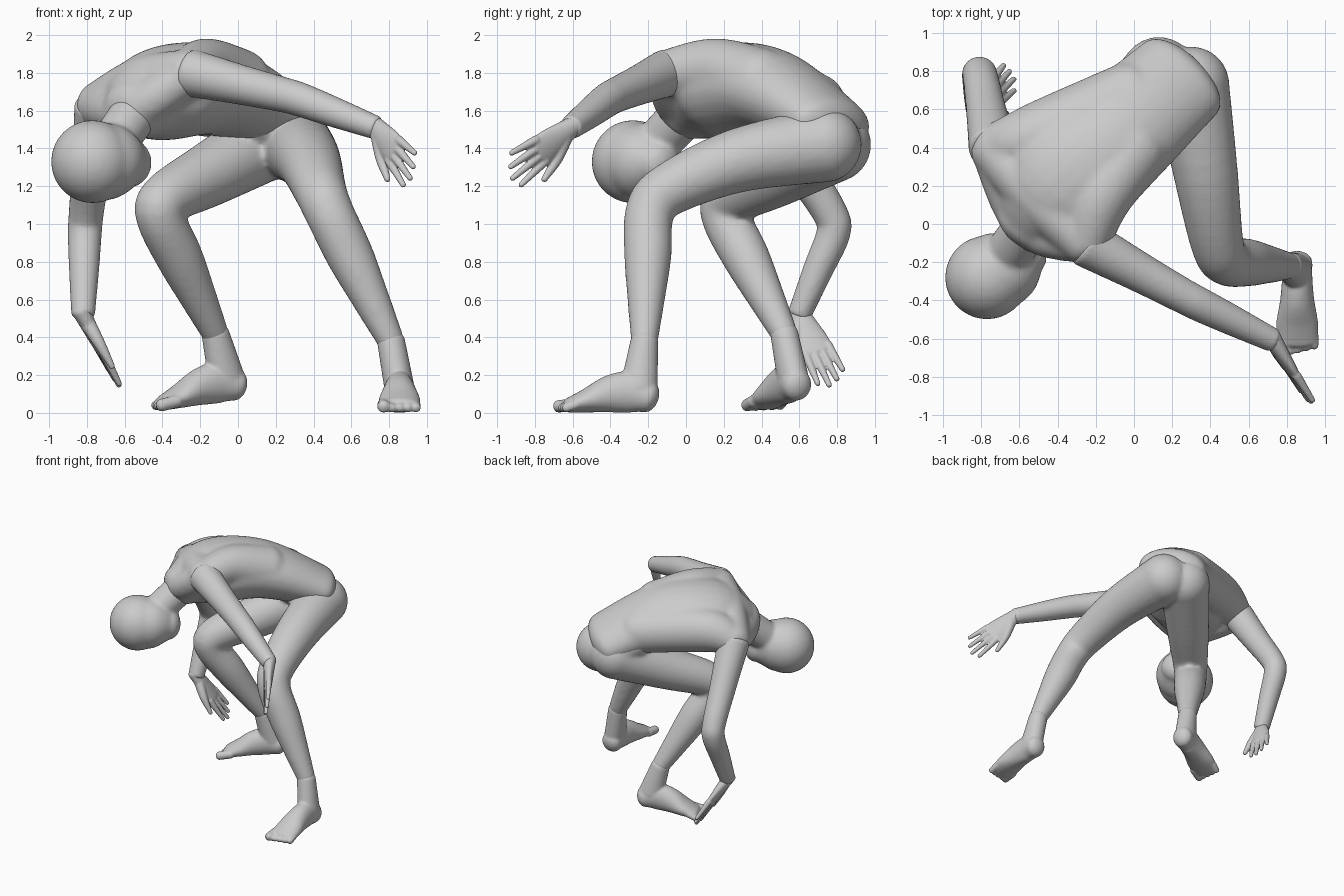
import bpy, bmesh, math
from mathutils import Vector, Matrix

cube = bpy.data.objects.get("Cube")
if cube:
    bpy.data.objects.remove(cube)

grey = bpy.data.materials.new("mannequin grey")
grey.use_nodes = True
COLOUR = (.6, .6, .6, 1)
grey.diffuse_color = COLOUR
grey.node_tree.nodes["Principled BSDF"].inputs["Base Color"].default_value = COLOUR

SIDES, STEPS = 24, 6

# Joints of the pose
NECK, HEAD, PELVIS = (-.56, 0, 1.6), (-.77, -.28, 1.33), (.25, .77, 1.52)
LEFT_SHOULDER, LEFT_ELBOW, LEFT_WRIST = (-.25, -.1, 1.8), (.3, -.4, 1.67), (.73, -.61, 1.51)
RIGHT_SHOULDER, RIGHT_ELBOW, RIGHT_WRIST = (-.74, .4, 1.62), (-.81, .8, 1), (-.82, .6, .52)
LEFT_HIP, LEFT_KNEE, LEFT_ANKLE = (.3, .73, 1.42), (.45, -.19, 1.13), (.81, -.22, .38)
RIGHT_HIP, RIGHT_KNEE, RIGHT_ANKLE = (.13, .78, 1.42), (-.44, .18, 1.1), (-.12, .52, .42)
ACROSS = (.7, -.7, .16)

# Limb radius at positions from the root (0) past the middle joint (1) to the end (2)
LEG = {0: .2, .5: .17, .9: .14, 1.1: .13, 1.4: .125, 1.7: .1, 2: .072}
ARM = {0: .127, .5: .105, .9: .093, 1.1: .09, 1.5: .08, 2: .063}


def spline(keys):
    """Smooth curve through the stations, widths included."""
    padded = [keys[0]] + keys + [keys[-1]]
    out = []
    for before, start, end, after in zip(padded, padded[1:], padded[2:], padded[3:]):
        leave, arrive = (end - before) / 2, (after - start) / 2
        for i in range(STEPS):
            t = i / STEPS
            bezier_a, bezier_b = start + leave / 3, end - arrive / 3
            ab, bc, cd = start.lerp(bezier_a, t), bezier_a.lerp(bezier_b, t), bezier_b.lerp(end, t)
            out.append(ab.lerp(bc, t).lerp(bc.lerp(cd, t), t))
    return out + [keys[-1]]


def loft(bm, stations, side=(1, 0, 0), bulge=.7, frame=Matrix()):
    """Closed tube through (point, half width, half depth) with rounded ends."""
    path = spline([Vector((*s[0], s[1], s[-1])) for s in stations])
    rings = []
    for i, key in enumerate(path):
        ahead, behind = path[min(i + 1, len(path) - 1)], path[max(i - 1, 0)]
        tangent = (ahead - behind).to_3d().normalized()
        rings.append((key.to_3d(), key[3], key[4], tangent))

    def cap(ring, sign):
        centre, wide, deep, tangent = ring
        reach = tangent * sign * bulge * min(wide, deep)
        angles = [math.radians(a) for a in (20, 45, 65, 85)]
        return [(centre + reach * math.sin(a), wide * math.cos(a), deep * math.cos(a), tangent) for a in angles]

    loops = []
    for centre, wide, deep, tangent in cap(rings[0], -1)[::-1] + rings + cap(rings[-1], 1):
        u = Vector(side)
        u = (u - tangent * u.dot(tangent)).normalized()
        v = tangent.cross(u)
        turns = [math.tau * i / SIDES for i in range(SIDES)]
        loops.append([bm.verts.new(frame @ (centre + u * wide * math.cos(a) + v * deep * math.sin(a))) for a in turns])
    for lower, upper in zip(loops, loops[1:]):
        for i in range(SIDES):
            bm.faces.new((lower[i - 1], lower[i], upper[i], upper[i - 1]))
    bm.faces.new(loops[0])
    bm.faces.new(loops[-1])


def limb(bm, root, joint, end, radii, bow=0, bulge=.7):
    """Two-part limb, its upper part bowed upwards."""
    root, joint, end = Vector(root), Vector(joint), Vector(end)
    stations = []
    for t, radius in radii.items():
        point = root.lerp(joint, t) if t < 1 else joint.lerp(end, t - 1)
        if t < 1:
            point.z += bow * math.sin(math.pi * t)
        stations.append((point, radius))
    loft(bm, stations, (.7, -.7, 0), bulge)


def ball(bm, centre, radius):
    bmesh.ops.create_uvsphere(bm, u_segments=32, v_segments=20, radius=radius, matrix=Matrix.Translation(centre))


def finish(bm, name, voxel, smooth):
    """Fuse the overlapping volumes of one part into a smooth skin."""
    bmesh.ops.recalc_face_normals(bm, faces=bm.faces)
    mesh = bpy.data.meshes.new(name)
    bm.to_mesh(mesh)
    bm.free()
    mesh.materials.append(grey)
    part = bpy.data.objects.new(name, mesh)
    bpy.context.collection.objects.link(part)
    fuse = part.modifiers.new("fuse", 'REMESH')
    fuse.mode, fuse.voxel_size, fuse.use_smooth_shade = 'VOXEL', voxel, True
    soften = part.modifiers.new("soften", 'SMOOTH')
    soften.factor, soften.iterations = .5, smooth


def axes(origin, forward, side):
    """Local frame: x to the given side, y forward, z upward."""
    f = Vector(forward).normalized()
    s = Vector(side)
    s = (s - f * s.dot(f)).normalized()
    up = s.cross(f)
    up *= math.copysign(1, up.z)
    return Matrix.Translation(origin) @ Matrix((s, f, up)).transposed().to_4x4()


# Torso: trunk, shoulder girdle, ribs, shoulder blade and neck slopes
bm = bmesh.new()
loft(bm, [(PELVIS, .27, .16), ((-.1, .45, 1.7), .31, .23), ((-.4, .2, 1.69), .35, .25), (NECK, .18, .16)], ACROSS)
loft(bm, [(RIGHT_SHOULDER, .13), ((-.5, .15, 1.74), .15), (LEFT_SHOULDER, .125)])
loft(bm, [(RIGHT_SHOULDER, .125), ((-.5, .46, 1.68), .18), ((0, .68, 1.62), .18)])
loft(bm, [(LEFT_SHOULDER, .125), ((-.17, .15, 1.82), .165), ((0, .4, 1.74), .19)])
loft(bm, [(RIGHT_SHOULDER, .12), (NECK, .12), (LEFT_SHOULDER, .11)])
finish(bm, "torso", .016, 14)

# Hips and both legs
bm = bmesh.new()
loft(bm, [((.05, .62, 1.57), .25, .16), ((.2, .75, 1.47), .25, .19)], ACROSS)
ball(bm, LEFT_HIP, .2)
ball(bm, RIGHT_HIP, .2)
limb(bm, LEFT_HIP, LEFT_KNEE, LEFT_ANKLE, LEG, .06)
limb(bm, RIGHT_HIP, RIGHT_KNEE, RIGHT_ANKLE, LEG)
finish(bm, "hips_and_legs", .016, 8)

# Head and neck, with a blank face
bm = bmesh.new()
ball(bm, HEAD, .22)
loft(bm, [(HEAD, .21), ((-.65, -.21, 1.33), .195), ((-.56, -.14, 1.32), .125)])
ball(bm, (-.58, -.31, 1.41), .035)
loft(bm, [((-.5, .06, 1.65), .13), ((-.68, -.18, 1.4), .12)])
finish(bm, "head_and_neck", .014, 10)

# Arms
for name, *joints in (("left_arm", LEFT_SHOULDER, LEFT_ELBOW, LEFT_WRIST),
                      ("right_arm", RIGHT_SHOULDER, RIGHT_ELBOW, RIGHT_WRIST)):
    bm = bmesh.new()
    limb(bm, *joints, ARM, bulge=.3)
    finish(bm, name, .012, 4)


# Hands: palm, four fingers and a thumb on the +x side of the local frame
def hand(name, wrist, forward, thumb_side, spread):
    bm = bmesh.new()
    frame = axes(wrist, forward, thumb_side)
    loft(bm, [((0, -.03, 0), .05), ((0, .16, 0), .085, .034), ((0, .24, 0), .085, .026)], frame=frame)
    for i, length in enumerate((.17, .2, .18, .14)):
        x = .066 - .044 * i
        loft(bm, [((x, .22, 0), .025), ((x * spread, .25 + length, 0), .015)], frame=frame)
    loft(bm, [((.03, .06, 0), .04), ((.1, .16, 0), .03), ((.15, .28, 0), .016)], frame=frame)
    finish(bm, name, .007, 4)


hand("left_hand", LEFT_WRIST, (.2, -.33, -.25), (-.4, .4, -.8), 1.4)
hand("right_hand", RIGHT_WRIST, (.2, .2, -.4), (.3, -.8, -.4), 1.2)


# Feet: ankle, sole and five toes, big toe on the +x side of the local frame
def foot(name, ankle, ground, forward, big_toe_side):
    bm = bmesh.new()
    frame = axes(ground, forward, big_toe_side)
    loft(bm, [(frame.inverted() @ Vector(ankle), .074), ((0, .02, .13), .08, .1)], frame=frame)
    sole = ((-.03, .08, .085), (.06, .08, .11), (.17, .09, .1), (.29, .11, .066), (.39, .105, .04))
    loft(bm, [((0, y, high), wide, high) for y, wide, high in sole], frame=frame)
    for i in range(5):
        x, radius = .084 - .043 * i, .025 if i else .034
        loft(bm, [((x, .35, .045), radius), ((x, .45 - .01 * i, radius), radius)], frame=frame)
    finish(bm, name, .009, 6)


foot("left_foot", LEFT_ANKLE, (.855, -.23, 0), (0, -1, 0), (-1, 0, 0))
foot("right_foot", RIGHT_ANKLE, (-.03, .58, .06), (-.46, -.2, -.06), (.4, -.8, 0))
